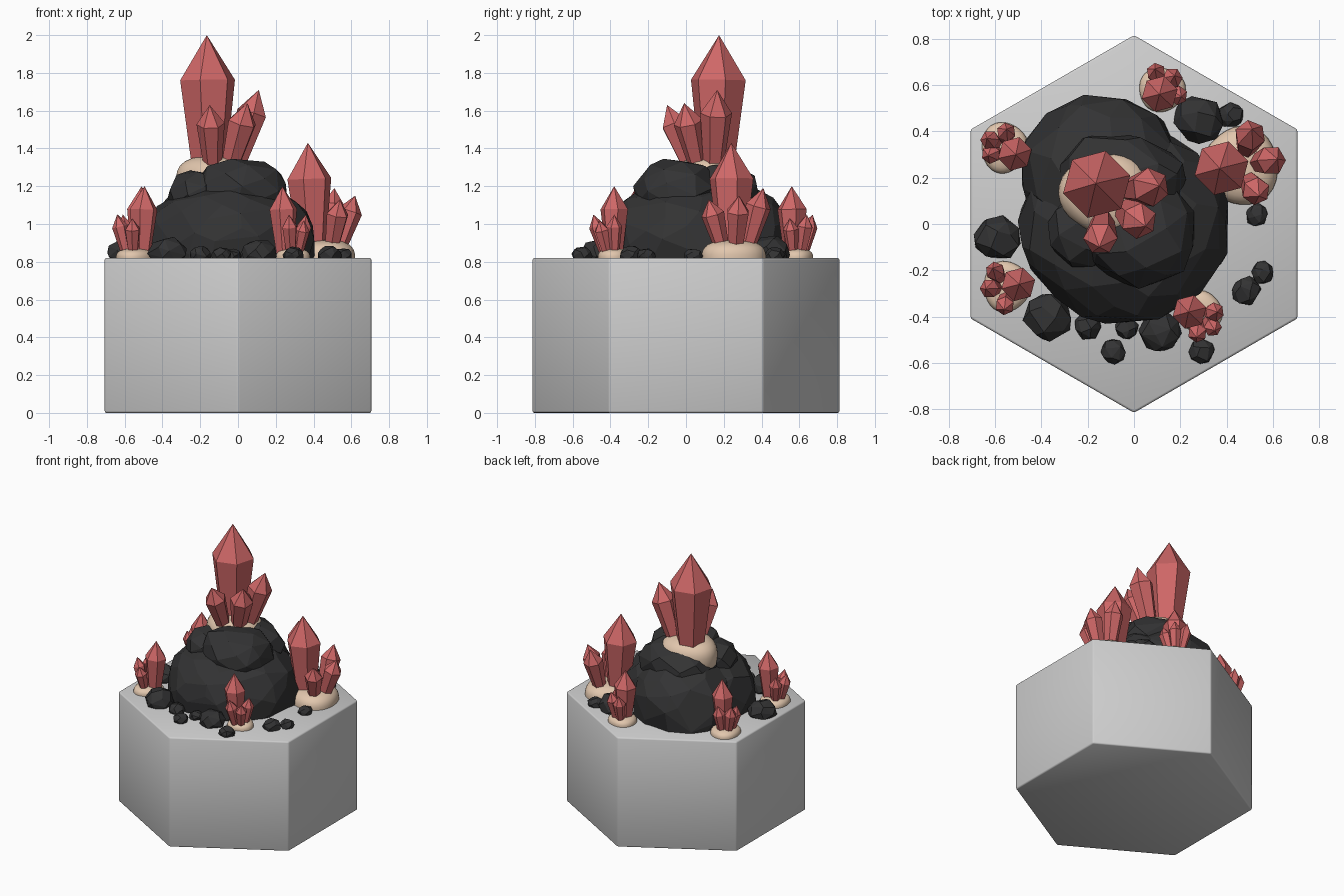
import bpy, bmesh, math, random
from mathutils import Vector

if "Cube" in bpy.data.objects:
    bpy.data.objects.remove(bpy.data.objects["Cube"])

random.seed(7)


def material(name, rgb):
    m = bpy.data.materials.new(name)
    m.diffuse_color = (*rgb, 1)
    m.use_nodes = True
    m.node_tree.nodes["Principled BSDF"].inputs["Base Color"].default_value = m.diffuse_color
    return m


GREY = material("light grey", (0.62, 0.62, 0.62))
ROCK = material("charcoal", (0.033, 0.033, 0.034))
SAND = material("pale sand", (0.76, 0.57, 0.42))
RED = material("crystal red", (0.62, 0.135, 0.135))
TOP = 0.82


def finish(name, bm, mat, smooth=False):
    bmesh.ops.recalc_face_normals(bm, faces=bm.faces[:])
    me = bpy.data.meshes.new(name)
    for f in bm.faces:
        f.smooth = smooth
    bm.to_mesh(me)
    bm.free()
    me.materials.append(mat)
    ob = bpy.data.objects.new(name, me)
    bpy.context.collection.objects.link(ob)
    return ob


def rock(name, centre, size, count, power=2.3, jitter=0.05):
    """Faceted boulder: hull of scattered points on a squarish ellipsoid."""
    bm = bmesh.new()
    turn = random.uniform(0, 6.28)
    for i in range(count):
        z = 1 - 2 * (i + 0.5) / count
        a = turn + i * 2.39996 + random.uniform(-0.2, 0.2)
        r = math.sqrt(1 - z * z)
        d = Vector((r * math.cos(a), r * math.sin(a), z))
        # rounded plan with fuller shoulders
        d /= (r ** power + abs(z) ** power) ** (1 / power)
        d *= 1 + random.uniform(-jitter, jitter)
        bm.verts.new([c + s * v for c, s, v in zip(centre, size, d)])
    out = bmesh.ops.convex_hull(bm, input=bm.verts[:])
    junk = {v for v in out["geom_interior"] + out["geom_unused"]
            if isinstance(v, bmesh.types.BMVert)}
    bmesh.ops.delete(bm, geom=list(junk), context='VERTS')
    bmesh.ops.dissolve_limit(bm, angle_limit=math.radians(11),
                             verts=bm.verts[:], edges=bm.edges[:])
    return finish(name, bm, ROCK)


def mound(name, centre, size):
    """Smooth flattened dome of sand."""
    bm = bmesh.new()
    bmesh.ops.create_uvsphere(bm, u_segments=32, v_segments=16, radius=1)
    for v in bm.verts:
        r = math.hypot(v.co.x, v.co.y)
        v.co /= (r ** 2.8 + abs(v.co.z) ** 2.8) ** (1 / 2.8)
        a = math.atan2(v.co.y, v.co.x)
        w = 1 + 0.04 * math.sin(3 * a + centre[0] * 9)
        v.co = Vector((centre[0] + size[0] * w * v.co.x,
                       centre[1] + size[1] * w * v.co.y,
                       centre[2] + size[2] * v.co.z))
    return finish(name, bm, SAND, True)


def crystal(name, foot, tip, r, turn=0.26, shoulder=0.7):
    """Six-sided shard widening to a shoulder, then a point."""
    foot, tip = Vector(foot), Vector(tip)
    axis = tip - foot
    rot = Vector((0, 0, 1)).rotation_difference(axis)
    bm = bmesh.new()
    rings = []
    for t, rad in ((0, r * 0.62), (shoulder, r)):
        rings.append([bm.verts.new(foot + axis * t + rot @ Vector(
            (rad * math.cos(turn + k * math.pi / 3),
             rad * math.sin(turn + k * math.pi / 3), 0))) for k in range(6)])
    top = bm.verts.new(tip)
    bm.faces.new(rings[0][::-1])
    for k in range(6):
        j = (k + 1) % 6
        bm.faces.new((rings[0][k], rings[0][j], rings[1][j], rings[1][k]))
        bm.faces.new((rings[1][k], rings[1][j], top))
    return finish(name, bm, RED)


# hexagonal plinth with softened edges
bm = bmesh.new()
bmesh.ops.create_cone(bm, cap_ends=True, segments=6, radius1=0.815,
                      radius2=0.815, depth=TOP)
for v in bm.verts:
    a = round(math.atan2(v.co.y, v.co.x) / (math.pi / 3) - 0.5) + 0.5
    v.co = Vector((0.815 * math.cos(a * math.pi / 3),
                   0.815 * math.sin(a * math.pi / 3), v.co.z + TOP / 2))
bmesh.ops.bevel(bm, geom=bm.edges[:], offset=0.01, segments=2, profile=0.5,
                affect='EDGES')
finish("hexagon_plinth", bm, GREY, True)

# boulder pile
rock("main_boulder", (-0.04, 0.0, 0.89), (0.455, 0.435, 0.32), 120, 2.4, 0.02)
rock("back_boulder", (-0.14, 0.22, 0.89), (0.35, 0.34, 0.32), 80, 2.4, 0.03)
rock("upper_boulder", (0.02, -0.04, 1.17), (0.25, 0.235, 0.175), 42, 2.6)
rock("upper_back_boulder", (-0.06, 0.17, 1.15), (0.28, 0.23, 0.17), 42, 2.6)
rock("upper_left_boulder", (-0.22, -0.03, 1.15), (0.15, 0.17, 0.13), 30, 2.6)

# loose stones: x, y, radius
for i, (x, y, r) in enumerate((
        (-0.59, -0.06, 0.1), (-0.37, -0.40, 0.105), (-0.2, -0.44, 0.06),
        (-0.09, -0.55, 0.055), (-0.03, -0.45, 0.05), (0.11, -0.46, 0.095),
        (0.29, -0.55, 0.057), (0.485, -0.29, 0.063), (0.555, -0.21, 0.05),
        (0.53, 0.04, 0.05), (0.28, 0.45, 0.11), (0.42, 0.47, 0.057))):
    rock(f"loose_stone_{i + 1}", (x, y, TOP + r * 0.25),
         (r, r, r * 0.8), 24, 2.2, 0.07)

# crystal clusters: mound centre, mound size, foot height, shards (tip, radius)
clusters = {
    "summit": ((-0.12, 0.13, 1.23), (0.2, 0.18, 0.13), 1.30, (
        ((-0.165, 0.175, 2.0), 0.15), ((0.11, 0.165, 1.71), 0.085),
        ((-0.15, -0.10, 1.63), 0.075), ((0.05, -0.01, 1.64), 0.08))),
    "right": ((0.46, 0.25, TOP), (0.165, 0.17, 0.095), 0.87, (
        ((0.37, 0.24, 1.43), 0.12), ((0.51, 0.41, 1.19), 0.068),
        ((0.62, 0.28, 1.15), 0.065), ((0.54, 0.12, 1.13), 0.062))),
    "front": ((0.29, -0.38, TOP), (0.09, 0.09, 0.05), 0.84, (
        ((0.235, -0.38, 1.2), 0.075), ((0.36, -0.38, 1.05), 0.042),
        ((0.35, -0.46, 1.02), 0.04), ((0.27, -0.49, 1.05), 0.042))),
    "left_front": ((-0.55, -0.27, TOP), (0.1, 0.11, 0.05), 0.84, (
        ((-0.495, -0.26, 1.2), 0.075), ((-0.61, -0.19, 1.05), 0.042),
        ((-0.64, -0.28, 1.05), 0.042), ((-0.56, -0.37, 1.03), 0.042))),
    "left_back": ((-0.56, 0.33, TOP), (0.1, 0.11, 0.05), 0.84, (
        ((-0.51, 0.30, 1.2), 0.075), ((-0.55, 0.41, 1.05), 0.042),
        ((-0.635, 0.37, 1.05), 0.042), ((-0.63, 0.295, 1.03), 0.042))),
    "back": ((0.12, 0.58, TOP), (0.1, 0.095, 0.05), 0.84, (
        ((0.11, 0.56, 1.2), 0.08), ((0.09, 0.67, 1.05), 0.042),
        ((0.175, 0.64, 1.05), 0.045), ((0.205, 0.55, 1.03), 0.042))),
}
for name, (c, size, z, shards) in clusters.items():
    mound(f"{name}_sand_mound", c, size)
    for i, (tip, r) in enumerate(shards):
        # shards fan out from the middle of their mound
        k = 0.75 if i == 0 else 0.45
        foot = (c[0] + (tip[0] - c[0]) * k, c[1] + (tip[1] - c[1]) * k, z)
        crystal(f"{name}_crystal_{i + 1}", foot, tip, r,
                0.26 + i * 0.4, 0.66 if i == 0 else 0.7)
